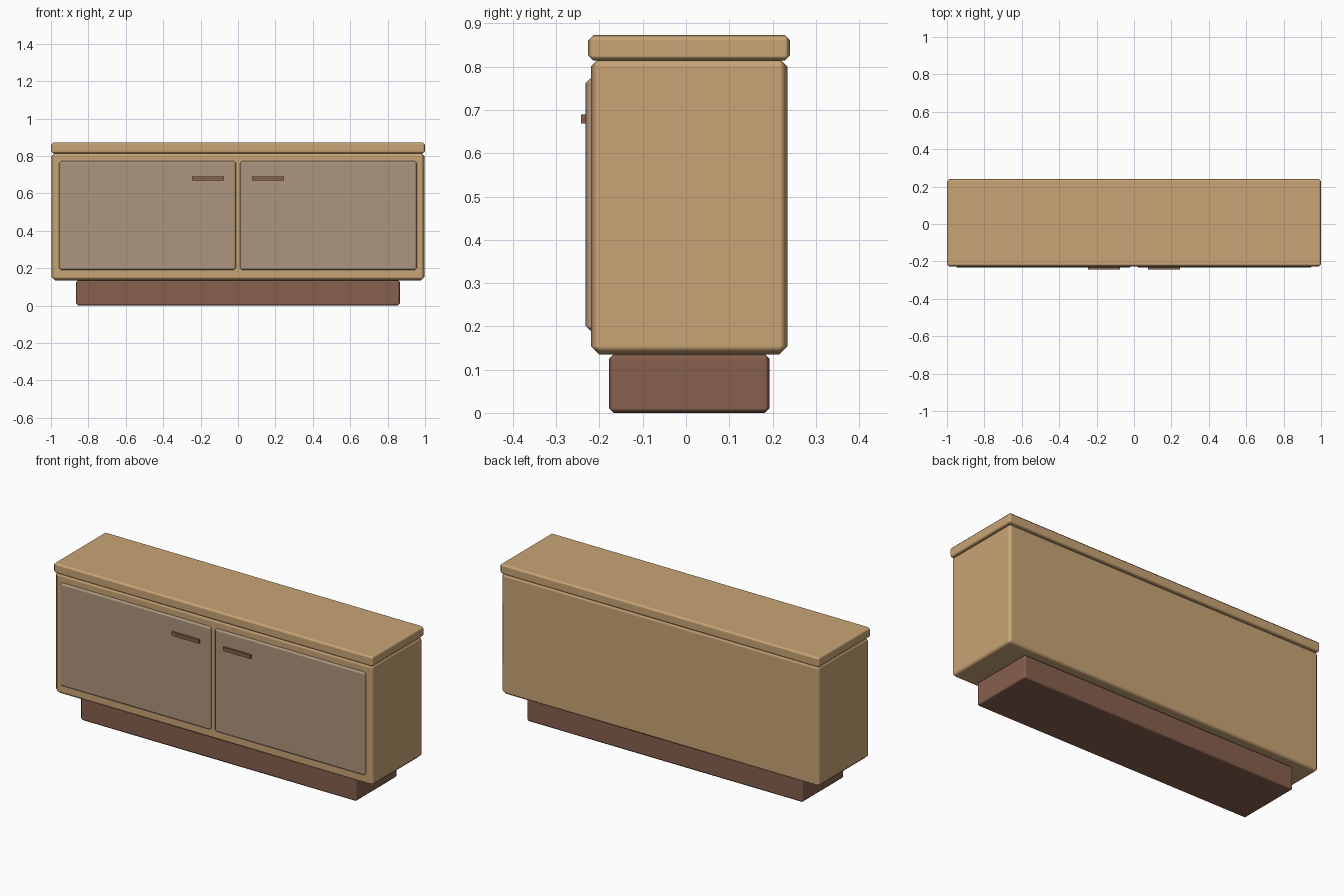
import bpy
import bmesh
from mathutils import Vector

old = bpy.data.objects.get("Cube")
if old:
    bpy.data.objects.remove(old, do_unlink=True)


def make_material(name, colour):
    mat = bpy.data.materials.new(name)
    mat.use_nodes = True
    mat.diffuse_color = (*colour, 1)
    shader = mat.node_tree.nodes["Principled BSDF"]
    shader.inputs["Base Color"].default_value = (*colour, 1)
    shader.inputs["Roughness"].default_value = 0.7
    return mat


def box(name, low, high, mat, chamfer=0.0):
    """Box between two corners, with an optional softly shaded chamfer."""
    low, high = Vector(low), Vector(high)
    bm = bmesh.new()
    bmesh.ops.create_cube(bm, size=1)
    bmesh.ops.scale(bm, vec=high - low, verts=bm.verts)
    mesh = bpy.data.meshes.new(name)
    bm.to_mesh(mesh)
    bm.free()
    mesh.materials.append(mat)
    obj = bpy.data.objects.new(name, mesh)
    obj.location = (low + high) / 2
    bpy.context.collection.objects.link(obj)
    if chamfer:
        mesh.polygons.foreach_set("use_smooth", [True] * len(mesh.polygons))
        bevel = obj.modifiers.new("chamfer", "BEVEL")
        bevel.width = chamfer
        bevel.segments = 1
        bevel.harden_normals = True
    return obj


oak = make_material("light oak", (0.584, 0.376, 0.181))
taupe = make_material("taupe door", (0.418, 0.305, 0.205))
brown = make_material("dark brown", (0.242, 0.117, 0.076))

# Plinth, carcass and worktop
box("plinth", (-0.865, -0.178, 0), (0.865, 0.193, 0.136), brown, 0.011)
box("cabinet_body", (-0.997, -0.22, 0.135), (0.997, 0.235, 0.82), oak, 0.02)
box("top_board", (-1, -0.226, 0.814), (1, 0.24, 0.873), oak, 0.012)

# Mirrored pair of doors with bar handles
for side, sign in (("left", 1), ("right", -1)):
    def span(a, b):
        return sorted((sign * a, sign * b))

    x0, x1 = span(0.011, 0.956)
    box(side + "_door", (x0, -0.232, 0.19), (x1, -0.205, 0.773), taupe, 0.011)
    x0, x1 = span(0.075, 0.246)
    box(side + "_handle", (x0, -0.243, 0.669), (x1, -0.225, 0.69), brown)
